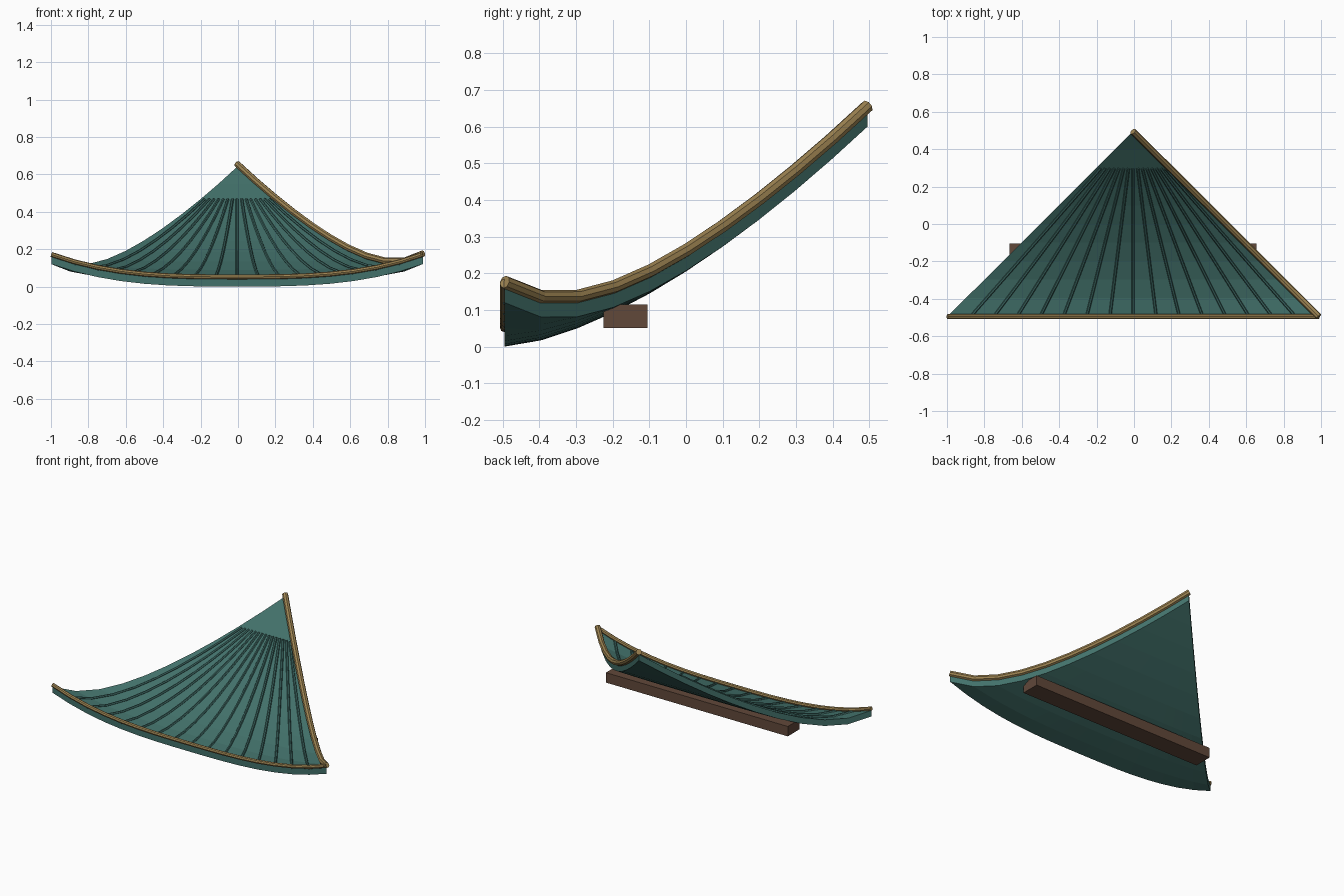
import bpy, bmesh
from mathutils import Vector

if "Cube" in bpy.data.objects:
    bpy.data.objects.remove(bpy.data.objects["Cube"])

X0, HALF, Y0, DEPTH = -0.005, 0.993, -0.495, 0.99
THICK = 0.04
COLS, ROWS = 16, 10


def material(name, rgb):
    m = bpy.data.materials.new(name)
    m.diffuse_color = (*rgb, 1)
    m.use_nodes = True
    m.node_tree.nodes["Principled BSDF"].inputs["Base Color"].default_value = m.diffuse_color
    return m


green = material("roof_green", (0.055, 0.165, 0.145))
dark = material("rib_green", (0.045, 0.135, 0.12))
gold = material("trim_gold", (0.34, 0.23, 0.085))
brown = material("beam_brown", (0.12, 0.065, 0.042))


def surf(u, t, lift=0.0):
    """Underside of the roof: u across (-1..1), t from eave to apex."""
    z = 0.6 * t ** 1.55 + 0.12 * abs(u) ** 3 * (1 - t) ** 6
    return Vector((X0 + u * HALF * (1 - t), Y0 + DEPTH * t, z + lift))


def add_object(name, bm, mat):
    me = bpy.data.meshes.new(name)
    bmesh.ops.recalc_face_normals(bm, faces=bm.faces)
    bm.to_mesh(me)
    bm.free()
    me.materials.append(mat)
    ob = bpy.data.objects.new(name, me)
    bpy.context.collection.objects.link(ob)


def tube(name, paths, radius, res, mat):
    cu = bpy.data.curves.new(name, 'CURVE')
    cu.dimensions = '3D'
    cu.bevel_depth, cu.bevel_resolution = radius, res
    cu.use_fill_caps = True
    for pts in paths:
        sp = cu.splines.new('POLY')
        sp.points.add(len(pts) - 1)
        for p, co in zip(sp.points, pts):
            p.co = (*co, 1)
        sp.use_smooth = False
    cu.materials.append(mat)
    bpy.context.collection.objects.link(bpy.data.objects.new(name, cu))


# Curved triangular roof slab with vertical sides
bm = bmesh.new()
grid = [[bm.verts.new(surf(-1 + 2 * i / COLS, j / ROWS)) for i in range(COLS + 1)]
        for j in range(ROWS + 1)]
for j in range(ROWS):
    for i in range(COLS):
        bm.faces.new((grid[j][i], grid[j][i + 1], grid[j + 1][i + 1], grid[j + 1][i]))
bmesh.ops.remove_doubles(bm, verts=bm.verts, dist=1e-5)
ext = bmesh.ops.extrude_face_region(bm, geom=bm.faces[:], use_keep_orig=True)
top = [g for g in ext["geom"] if isinstance(g, bmesh.types.BMVert)]
bmesh.ops.translate(bm, verts=top, vec=(0, 0, THICK))
add_object("roof_slab", bm, green)

# Tile ribs fanning down from near the apex
ribs = [[surf(-1 + 2 * i / COLS, j / ROWS, THICK + 0.002) for j in range(9)]
        for i in range(1, COLS)]
tube("tile_ribs", ribs, 0.008, 1, dark)

# Eave trim along the front and hip ridge on the right edge
tube("eave_trim", [[surf(-1 + 2 * i / COLS, 0, THICK + 0.012) for i in range(COLS + 1)]],
     0.013, 2, gold)
tube("hip_ridge", [[surf(1, j / ROWS, THICK + 0.016) for j in range(ROWS + 1)]],
     0.018, 2, gold)

# Support beam under the slope
bm = bmesh.new()
bmesh.ops.create_cube(bm, size=1)
bmesh.ops.scale(bm, verts=bm.verts, vec=(1.32, 0.12, 0.065))
bmesh.ops.translate(bm, verts=bm.verts, vec=(X0, -0.165, 0.0825))
add_object("support_beam", bm, brown)
